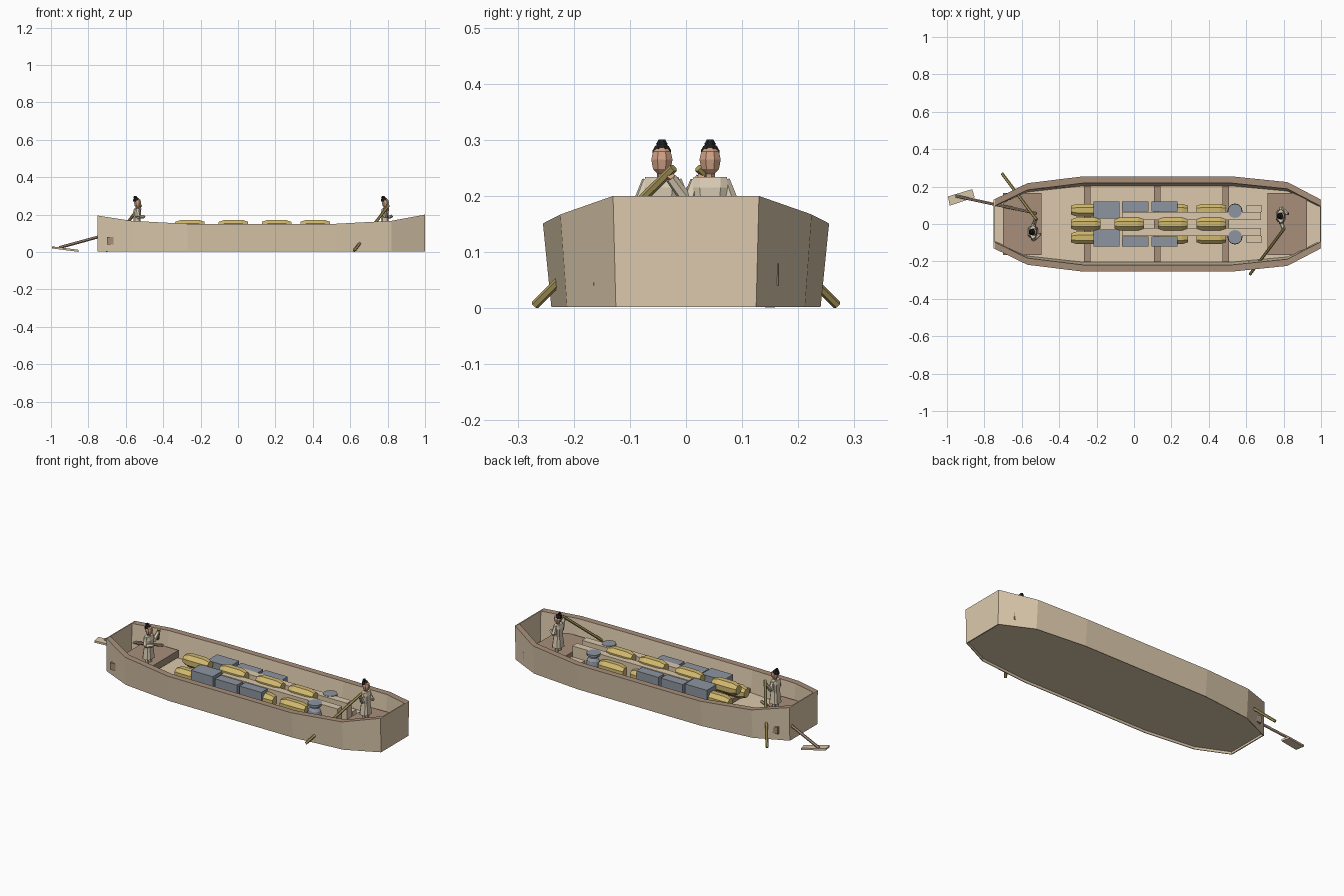
import bpy, bmesh, math
from mathutils import Vector

if "Cube" in bpy.data.objects:
    bpy.data.objects.remove(bpy.data.objects["Cube"], do_unlink=True)


def material(name, rgb):
    m = bpy.data.materials.new(name)
    m.use_nodes = True
    lin = [((c / 255 + 0.055) / 1.055) ** 2.4 for c in rgb] + [1]
    m.diffuse_color = lin
    m.node_tree.nodes["Principled BSDF"].inputs["Base Color"].default_value = lin
    return m


TAN = material("pale timber", (220, 201, 172))
BROWN = material("brown timber", (168, 143, 122))
STRAW = material("straw", (208, 184, 110))
BAMBOO = material("bamboo", (172, 154, 92))
SLATE = material("slate grey", (141, 149, 161))
SKIN = material("skin", (208, 162, 133))
HAIR = material("black hair", (32, 31, 32))
CLOTH = material("undyed cloth", (216, 203, 179))


def finish(bm, name, *mats):
    bmesh.ops.recalc_face_normals(bm, faces=bm.faces)
    me = bpy.data.meshes.new(name)
    bm.to_mesh(me)
    bm.free()
    ob = bpy.data.objects.new(name, me)
    bpy.context.collection.objects.link(ob)
    for m in mats:
        me.materials.append(m)
    return ob


def loft(name, rings, *mats, rule=None):
    """Skin a row of closed rings and cap both ends."""
    bm = bmesh.new()
    rows = [[bm.verts.new(p) for p in ring] for ring in rings]
    n = len(rows[0])
    for a, b in zip(rows, rows[1:]):
        for i in range(n):
            f = bm.faces.new((a[i], a[(i + 1) % n], b[(i + 1) % n], b[i]))
            if rule:
                f.material_index = rule(i)
    bm.faces.new(rows[0])
    bm.faces.new(rows[-1])
    return finish(bm, name, *mats)


def box(name, x, y, z, mat):
    ring = [(y[0], z[0]), (y[1], z[0]), (y[1], z[1]), (y[0], z[1])]
    return loft(name, [[(px, *p) for p in ring] for px in x], mat)


def turned(name, start, direction, profile, mat, sides=8):
    """Revolve (distance, radius) pairs about an axis."""
    d = Vector(direction).normalized()
    u = d.orthogonal().normalized()
    v = d.cross(u)
    rings = []
    for t, r in profile:
        c = Vector(start) + d * t
        rings.append([c + r * (u * math.cos(a) + v * math.sin(a))
                      for a in ((i + 0.5) * math.tau / sides for i in range(sides))])
    return loft(name, rings, mat)


def rod(name, a, b, r, mat, r2=None, sides=6):
    d = Vector(b) - Vector(a)
    return turned(name, a, d, [(0, r), (d.length, r2 or r)], mat, sides)


# Hull: station x, half width at rim, half width at keel, rim height
STATIONS = [(-.75, .13, .125, .195), (-.57, .218, .207, .167), (-.27, .255, .24, .151),
            (.52, .255, .24, .151), (.82, .224, .212, .167), (1, .13, .125, .2)]
FLOOR = .026
UNDERSIDE = .014


def hull_ring(x, t, b, z):
    w = .036
    half = [(b - .008, UNDERSIDE), (b - .004, .002), (b, .002),
            (t, z), (t - w, z), (b - w, FLOOR)]
    return [(x, y, h) for y, h in half] + [(x, -y, h) for y, h in reversed(half)]


loft("hull", [hull_ring(*s) for s in STATIONS], TAN, BROWN,
     rule=lambda i: 1 if i in (3, 7) else 0)
for name, s, dx in (("stern_transom", STATIONS[0], .006), ("bow_transom", STATIONS[-1], -.006)):
    x, t, b, z = s
    ring = [(-b, .002), (b, .002), (t, z), (-t, z)]
    loft(name, [[(px, *p) for p in ring] for px in (x, x + dx)], TAN)

# Decks and floor ribs
box("stern_deck", (-.70, -.495), (-.165, .165), (.04, .08), BROWN)
box("bow_deck", (.715, .925), (-.165, .165), (.04, .08), BROWN)
for x in (-.25, .125, .49):
    box("floor_rib", (x - .018, x + .018), (-.203, .203), (FLOOR, .05), BROWN)


def barrel(name, x, y, z, r):
    h = .079
    turned(name, (x - h, y, z), (1, 0, 0),
           [(0, r * .7), (h * .4, r), (h * 1.6, r), (h * 2, r * .7)], STRAW)


# Cargo
for x in (-.257, -.025, .207, .413):
    barrel("top_barrel", x, 0, .137, .038)
for side in (-1, 1):
    def span(a, b):
        return sorted((side * a, side * b))
    for x in (-.257, .21, .413):
        barrel("lower_barrel", x, side * .074, .09, .037)
    for x, inner, top in ((-.147, .03, .148), (.007, .066, .14), (.163, .066, .14)):
        box("crate", (x - .07, x + .07), span(inner, .12), (FLOOR, top), SLATE)
    box("long_beam", (-.065, .68), span(.022, .064), (FLOOR, .143), TAN)
    box("short_beam", (.6, .685), span(.064, .1), (FLOOR, .08), TAN)
    turned("urn", (.54, side * .07, FLOOR), (0, 0, 1),
           [(0, .024), (.054, .04), (.079, .036), (.094, .024), (.102, .024),
            (.107, .038), (.119, .038)], SLATE, 12)


# Boatmen facing the bow, each with a punting pole
def boatman(prefix, cx, cy, side):
    def at(x, y, z):
        return (cx + x, cy + side * y, z)

    for y in (-.013, .013):
        rod(prefix + "_leg", at(0, y, .08), at(0, y, .13), .010, CLOTH)
    rings = []
    for z, rx, ry in ((.105, .026, .032), (.17, .019, .025), (.215, .021, .031), (.234, .015, .03)):
        rings.append([at(sx * rx, sy * ry, z) for sx, sy in
                      ((1, -.6), (1, .6), (.6, 1), (-.6, 1), (-1, .6), (-1, -.6), (-.6, -1), (.6, -1))])
    loft(prefix + "_robe", rings, CLOTH)
    for y, hand in ((-.03, (.014, -.07, .232)), (.03, (.035, .012, .19))):
        elbow = at(.004, y * 1.25, .188)
        rod(prefix + "_sleeve", at(0, y * .85, .228), elbow, .010, CLOTH, .014)
        rod(prefix + "_forearm", elbow, at(*hand), .012, CLOTH, .010)
        rod(prefix + "_hand", at(*hand), at(hand[0] + .006, hand[1], hand[2] + .004), .007, SKIN)
    up = (0, 0, 1)
    rod(prefix + "_neck", at(0, 0, .23), at(.001, 0, .244), .009, SKIN)
    turned(prefix + "_head", at(.003, 0, .239), up,
           [(0, .008), (.009, .017), (.026, .0205), (.04, .017), (.046, .009)], SKIN)
    turned(prefix + "_hair", at(-.004, 0, .27), up,
           [(0, .018), (.011, .018), (.019, .013), (.023, .006)], HAIR)
    turned(prefix + "_topknot", at(-.009, 0, .285), up,
           [(0, .008), (.008, .011), (.016, .006)], HAIR)
    rod(prefix + "_pole", at(-.165, -.312, .006), at(.02, -.065, .25), .008, BAMBOO)


boatman("bow_boatman", .785, .043, 1)
boatman("stern_boatman", -.54, -.043, -1)

# Steering oar over the stern
rod("oar_shaft", (-.955, .15, .024), (-.52, .057, .143), .008, BROWN)
blade = [(-.995, .147), (-.985, .098), (-.852, .142), (-.865, .186)]
loft("oar_blade", [[(x, y, .001 - (x + .852) * .13 + dz) for x, y in blade] for dz in (0, .011)], TAN)
